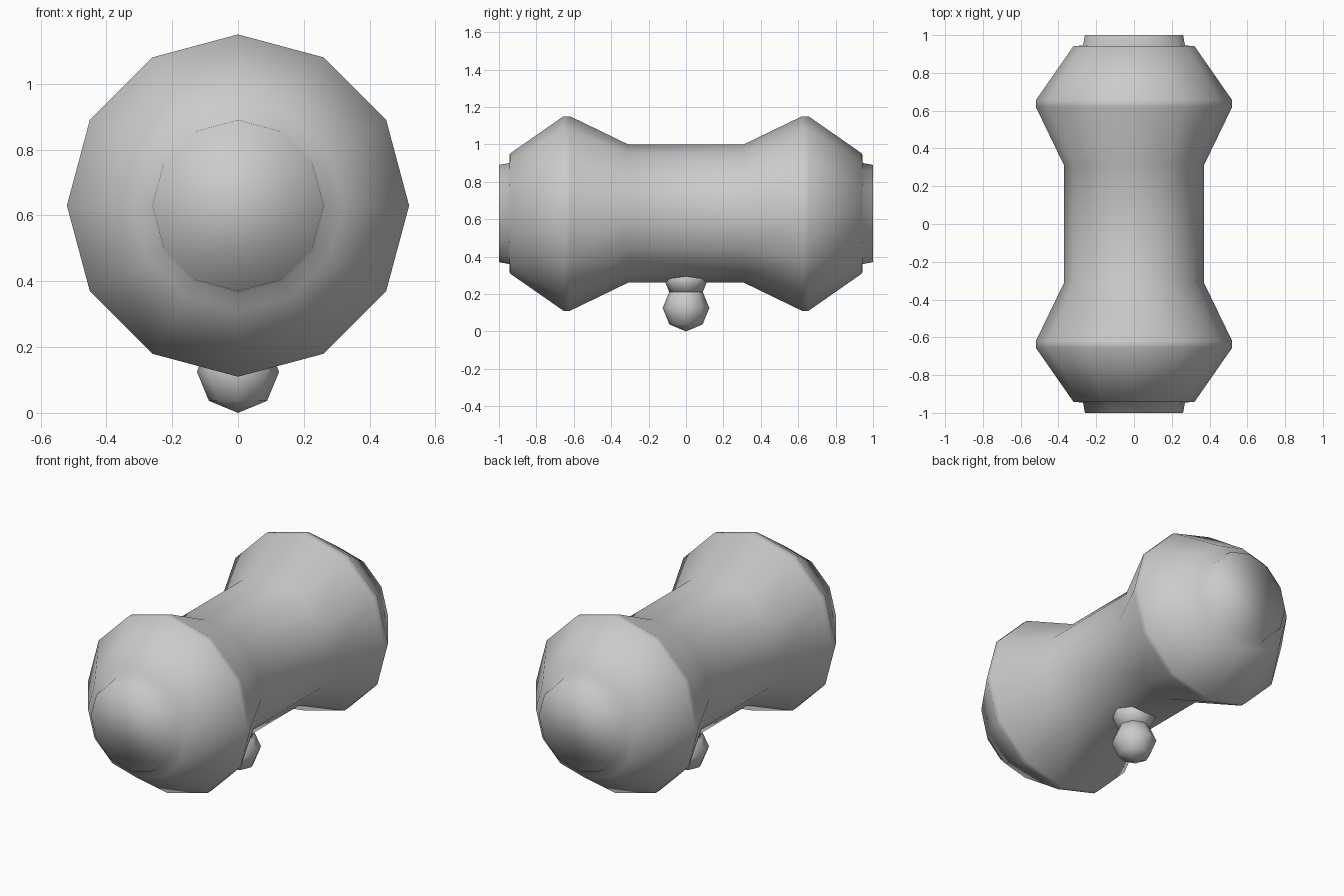
import bpy, bmesh
from math import cos, sin, pi

if "Cube" in bpy.data.objects:
    bpy.data.objects.remove(bpy.data.objects["Cube"])

grey = bpy.data.materials.new("plain_grey")
grey.diffuse_color = (0.6, 0.6, 0.6, 1)
grey.use_nodes = True
grey.node_tree.nodes["Principled BSDF"].inputs["Base Color"].default_value = grey.diffuse_color


def lathe(name, profile, sides, place):
    """Spin (radius, position) pairs; place() maps a ring point into the scene."""
    bm = bmesh.new()
    rings = []
    for r, t in profile:
        if r == 0:
            rings.append([bm.verts.new(place(0, 0, t))] * sides)
        else:
            rings.append([bm.verts.new(place(r * cos(2 * pi * i / sides), r * sin(2 * pi * i / sides), t))
                          for i in range(sides)])
    for a, b in zip(rings, rings[1:]):
        for i in range(sides):
            j = (i + 1) % sides
            corners = dict.fromkeys((a[i], a[j], b[j], b[i]))
            bm.faces.new(list(corners))
    for ring in (rings[0], rings[-1]):
        if ring[0] != ring[1]:
            bm.faces.new(ring)
    bmesh.ops.recalc_face_normals(bm, faces=bm.faces)
    for f in bm.faces:
        f.smooth = True
    mesh = bpy.data.meshes.new(name)
    bm.to_mesh(mesh)
    bm.free()
    mesh.materials.append(grey)
    obj = bpy.data.objects.new(name, mesh)
    bpy.context.collection.objects.link(obj)
    return obj


# Barrel body: half profile mirrored along y, with recessed end caps
half = [(0.26, -1.0), (0.27, -0.945), (0.32, -0.942), (0.52, -0.655), (0.52, -0.62), (0.37, -0.31)]
lathe("body", half + [(r, -y) for r, y in reversed(half)], 12, lambda a, b, y: (a, y, 0.63 + b))

# Flared neck under the middle of the body
lathe("neck", [(0.085, 0.2), (0.136, 0.32)], 8, lambda a, b, z: (a, b, z))

# Ball knob at the bottom
R = 0.125
ball = [(0, 0)] + [(R * sin(k * pi / 4), R - R * cos(k * pi / 4)) for k in (1, 2, 3)] + [(0, 2 * R)]
lathe("ball", ball, 8, lambda a, b, z: (a, b, z))
